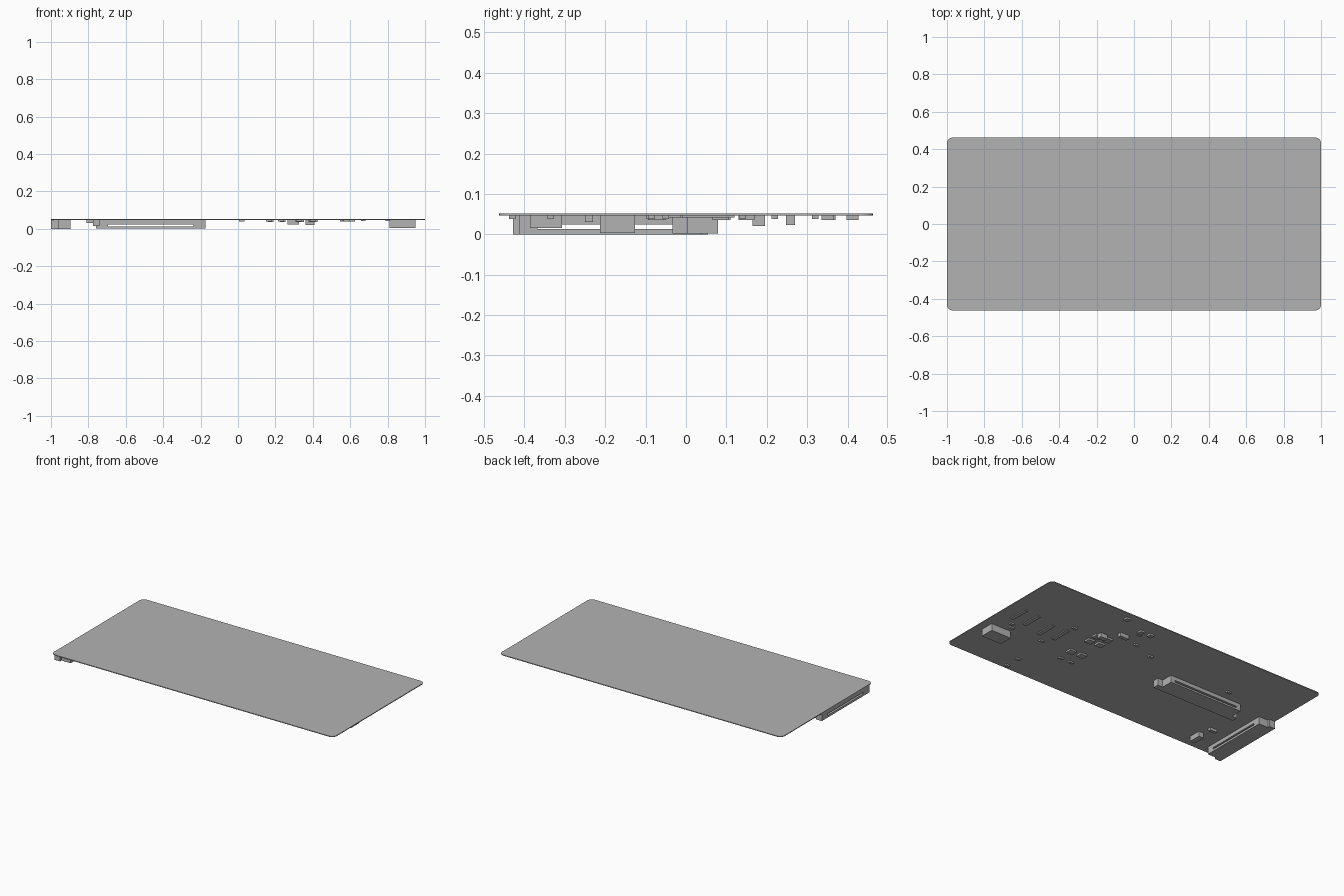
import bpy, bmesh
from mathutils import Vector

cube = bpy.data.objects.get("Cube")
if cube:
    bpy.data.objects.remove(cube, do_unlink=True)

grey = bpy.data.materials.new("light_grey")
grey.use_nodes = True
colour = (0.45, 0.45, 0.45, 1)
grey.diffuse_color = colour
grey.node_tree.nodes["Principled BSDF"].inputs["Base Color"].default_value = colour

UNDER = 0.047  # underside of the board


def finish(name, bm):
    bmesh.ops.recalc_face_normals(bm, faces=bm.faces)
    mesh = bpy.data.meshes.new(name)
    bm.to_mesh(mesh)
    bm.free()
    obj = bpy.data.objects.new(name, mesh)
    bpy.context.collection.objects.link(obj)
    mesh.materials.append(grey)
    return obj


def add_box(bm, x, y, z):
    lo, hi = Vector((x[0], y[0], z[0])), Vector((x[1], y[1], z[1]))
    verts = bmesh.ops.create_cube(bm, size=1)["verts"]
    for v in verts:
        v.co = (lo + hi) / 2 + v.co * (hi - lo)


def box(name, x, y, bottom):
    bm = bmesh.new()
    add_box(bm, x, y, (bottom, UNDER))
    return finish(name, bm)


def chip(name, cx, cy, w, d, h):
    return box(name, (cx - w / 2, cx + w / 2), (cy - d / 2, cy + d / 2), UNDER - h)


# Board: thin plate with rounded corners
bm = bmesh.new()
add_box(bm, (-1, 1), (-0.4625, 0.4625), (UNDER, 0.052))
corners = [e for e in bm.edges if abs(e.verts[0].co.z - e.verts[1].co.z) > 0.001]
bmesh.ops.bevel(bm, geom=corners, offset=0.032, segments=6, profile=0.5, affect='EDGES')
finish("board", bm)


# Slotted card connectors: two slabs joined by end blocks with side flanges
def connector(name, along, across, flange_across, flange, end, bottom, swap):
    bm = bmesh.new()
    a0, a1 = along
    inner = (a0 + flange, a1 - flange)
    slot = (a0 + end, a1 - end)

    def part(a, c, z):
        add_box(bm, *((c, a) if swap else (a, c)), z)

    part(slot, across, (0.024, UNDER))
    part(slot, across, (bottom, 0.013))
    part((inner[0], slot[0]), across, (bottom, UNDER))
    part((slot[1], inner[1]), across, (bottom, UNDER))
    part((a0, inner[0]), flange_across, (bottom, UNDER))
    part((inner[1], a1), flange_across, (bottom, UNDER))
    return finish(name, bm)


connector("long_connector", (-0.76, -0.173), (-0.033, 0.079), (-0.033, 0.005), 0.036, 0.065, 0.002, False)
connector("edge_connector", (-0.428, 0.055), (-1, -0.895), (-1, -0.96), 0.015, 0.06, 0, True)

# Taller parts
box("end_socket", (0.81, 0.95), (-0.213, -0.126), 0.003)
box("side_block", (-0.775, -0.74), (-0.386, -0.307), 0.015)
box("side_chip", (-0.81, -0.76), (-0.25, -0.23), 0.031)
box("tall_block_front", (0.36, 0.41), (0.165, 0.195), 0.021)
box("tall_block_back", (0.265, 0.325), (0.247, 0.27), 0.023)

# Long narrow chips
for i, (x, y) in enumerate([(0.9, 0.055), (0.8, 0.05), (0.67, 0.02), (0.57, 0.03)]):
    chip(f"narrow_chip_{i + 1}", x, y, 0.025, 0.13, 0.006)

# Square chips
for i, (x, y) in enumerate([(0.4, 0.085), (0.33, 0.09), (0.403, -0.074), (0.33, -0.07),
                            (0.4, 0.15), (0.33, 0.16)]):
    chip(f"square_chip_{i + 1}", x, y, 0.045, 0.04, 0.011)
for i, (x, y) in enumerate([(0.24, 0.35), (0.175, 0.355), (0.396, 0.412)]):
    chip(f"back_chip_{i + 1}", x, y, 0.03, 0.03, 0.011)

# Small passive parts
spots = [(0.865, -0.05), (0.835, -0.085), (0.56, 0.14), (0.61, -0.09), (0.165, 0.22),
         (0.02, 0.17), (0.4, -0.17), (0.325, -0.17), (0.58, -0.43), (0.58, -0.335),
         (-0.58, 0.145), (0.23, 0.32)]
for i, (x, y) in enumerate(spots):
    chip(f"small_part_{i + 1}", x, y, 0.03, 0.016, 0.009)
